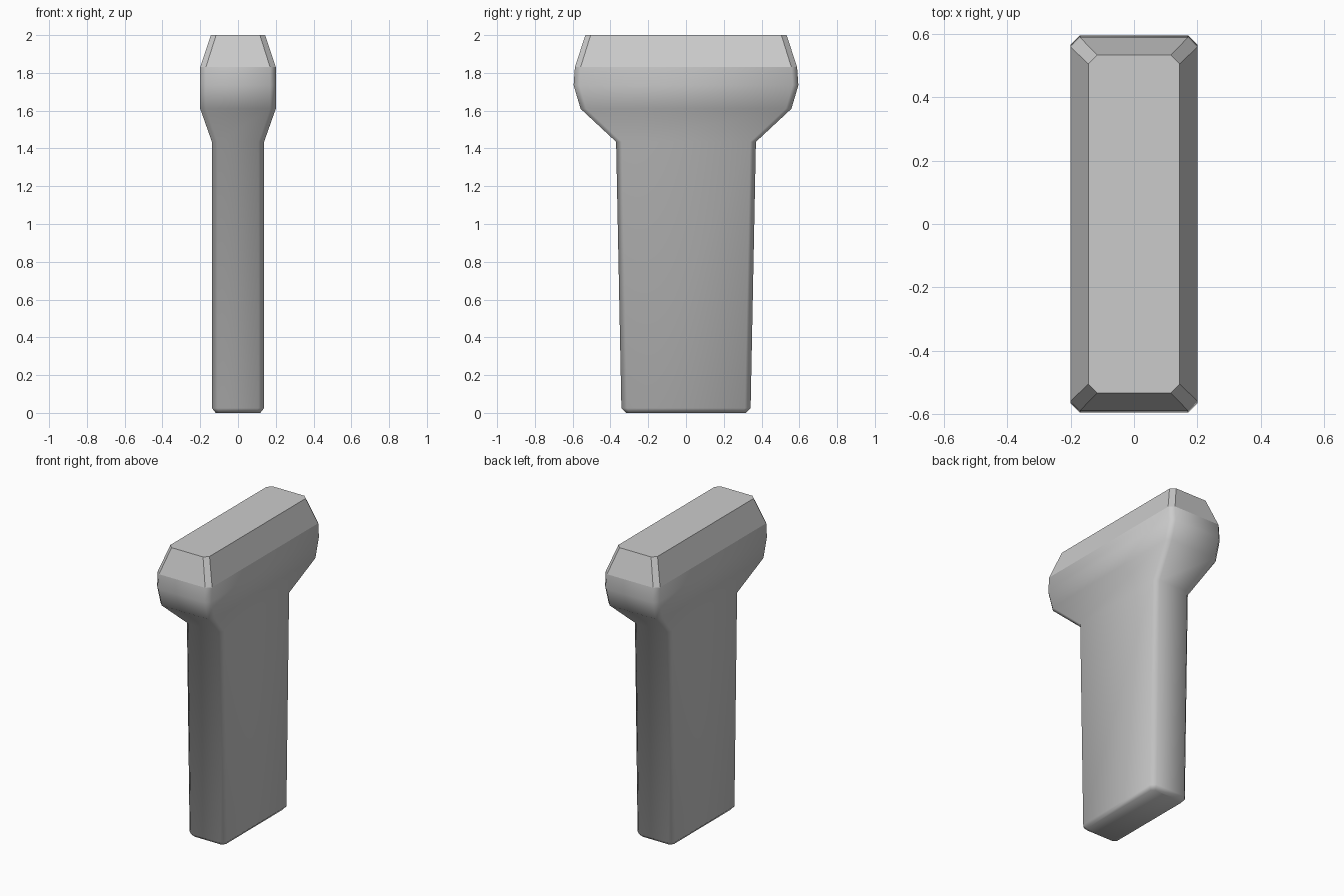
import bpy, bmesh

if "Cube" in bpy.data.objects:
    bpy.data.objects.remove(bpy.data.objects["Cube"])


def ring(bm, hx, hy, z, c):
    """Chamfered rectangle, counter-clockwise."""
    pts = [(hx, -hy + c), (hx, hy - c), (hx - c, hy), (-hx + c, hy),
           (-hx, hy - c), (-hx, -hy + c), (-hx + c, -hy), (hx - c, -hy)]
    return [bm.verts.new((x, y, z)) for x, y in pts]


def loft(name, sections, smooth, bottom=False, top=False):
    bm = bmesh.new()
    rings = [ring(bm, *s) for s in sections]
    for a, b in zip(rings, rings[1:]):
        for i in range(8):
            j = (i + 1) % 8
            bm.faces.new((a[i], a[j], b[j], b[i]))
    if bottom:
        bm.faces.new(rings[0][::-1])
    if top:
        bm.faces.new(rings[-1])
    for f in bm.faces:
        f.smooth = smooth
    me = bpy.data.meshes.new(name)
    bm.to_mesh(me)
    bm.free()
    ob = bpy.data.objects.new(name, me)
    bpy.context.collection.objects.link(ob)
    return ob


# Tapered shaft flaring into the wide head: half x, half y, z, corner chamfer
loft("pier_column", [
    (0.118, 0.318, 0.0, 0.02),
    (0.138, 0.342, 0.025, 0.03),
    (0.138, 0.37, 1.435, 0.03),
    (0.2, 0.558, 1.61, 0.03),
    (0.2, 0.595, 1.735, 0.03),
    (0.2, 0.588, 1.83, 0.03),
], smooth=True, bottom=True)

# Flat-faced sloping cap
loft("pier_cap", [
    (0.2, 0.588, 1.83, 0.03),
    (0.144, 0.533, 2.0, 0.028),
], smooth=False, top=True)
